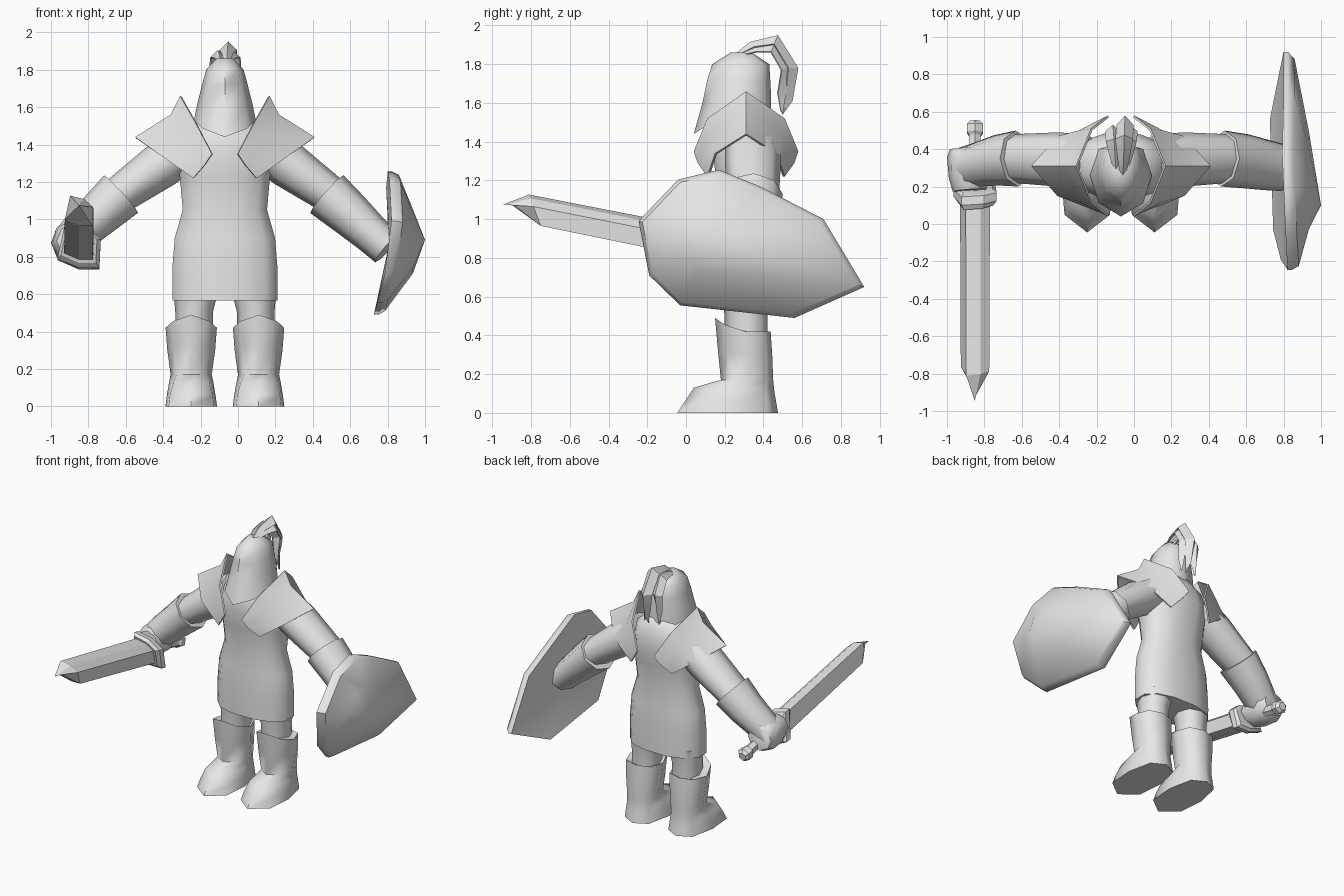
import bpy, math
from mathutils import Vector

if "Cube" in bpy.data.objects:
    bpy.data.objects.remove(bpy.data.objects["Cube"])

CX = -0.07          # body centre line
MID = 0.31          # body depth centre

metal = bpy.data.materials.new("plain_grey")
metal.diffuse_color = (0.8, 0.8, 0.8, 1)
metal.use_nodes = True
metal.node_tree.nodes["Principled BSDF"].inputs["Base Color"].default_value = metal.diffuse_color


def make(name, verts, faces, angle=65, thick=0):
    me = bpy.data.meshes.new(name)
    me.from_pydata([tuple(v) for v in verts], [], faces)
    me.materials.append(metal)
    ob = bpy.data.objects.new(name, me)
    bpy.context.collection.objects.link(ob)
    bpy.ops.object.select_all(action='DESELECT')
    ob.select_set(True)
    bpy.context.view_layer.objects.active = ob
    bpy.ops.object.mode_set(mode='EDIT')
    bpy.ops.mesh.select_all(action='SELECT')
    bpy.ops.mesh.normals_make_consistent(inside=False)
    bpy.ops.object.mode_set(mode='OBJECT')
    if thick:
        mod = ob.modifiers.new("thickness", 'SOLIDIFY')
        mod.thickness = thick
        bpy.ops.object.modifier_apply(modifier=mod.name)
    bpy.ops.object.shade_smooth_by_angle(angle=math.radians(angle))
    return ob


def loft(name, rings, angle=65):
    """Skin equal-sized rings and cap both ends."""
    n = len(rings[0])
    verts = [p for r in rings for p in r]
    faces = [(k * n + i, k * n + (i + 1) % n, (k + 1) * n + (i + 1) % n, (k + 1) * n + i)
             for k in range(len(rings) - 1) for i in range(n)]
    faces += [tuple(range(n)), tuple(range(len(verts) - n, len(verts)))]
    return make(name, verts, faces, angle)


def ring(cx, z, hx, yf, yb, peak=0.0, fw=.72):
    """Eight-sided level ring; peak moves its front point, fw is front width."""
    d = yb - yf
    pts = [(0, 0, 1), (fw, .18, .5), (1, .55, 0), (.72, .9, 0), (0, 1, 0),
           (-.72, .9, 0), (-1, .55, 0), (-fw, .18, .5)]
    return [Vector((cx + hx * x, yf + d * y, z + peak * p)) for x, y, p in pts]


def tube(name, stations, n=8, angle=65):
    """Limb through (centre, in-plane radius, side radius)."""
    cs = [Vector(s[0]) for s in stations]
    rings = []
    for i, (c, ra, rb) in enumerate(stations):
        t = (cs[min(i + 1, len(cs) - 1)] - cs[max(i - 1, 0)]).normalized()
        side = Vector((0, 1, 0)) if abs(t.y) < .8 else Vector((1, 0, 0))
        side = (side - t * side.dot(t)).normalized()
        up = t.cross(side)
        rings.append([cs[i] + up * ra * math.cos(a) + side * rb * math.sin(a)
                      for a in (2 * math.pi * k / n for k in range(n))])
    return loft(name, rings, angle)


# torso with flared tunic
levels = [(.565, .28, .15), (.75, .28, .15), (.9, .268, .145), (1.05, .225, .135),
          (1.22, .24, .155), (1.36, .26, .175), (1.48, .21, .155), (1.56, .11, .11)]
torso = []
for z, hx, hy in levels:
    r = []
    for k in range(12):
        a = 2 * math.pi * (k + .5) / 12
        c, s = math.cos(a), math.sin(a)
        r.append(Vector((CX + hx * math.copysign(abs(c) ** .85, c) / .97,
                         MID + hy * math.copysign(abs(s) ** .85, s) / .97, z)))
    torso.append(r)
loft("tunic_torso", torso)

# helmet with a pointed front collar
loft("helmet", [ring(CX, 1.53, .165, .04, .44, -.09), ring(CX, 1.62, .147, .085, .44, -.02),
                ring(CX, 1.72, .122, .11, .435), ring(CX, 1.80, .1, .135, .43),
                ring(CX, 1.86, .045, .23, .34)], 60)


# helmet plume strands: creased leaves with a raised ridge
def strand(name, x, ridge, edge, w, lean):
    verts, faces = [], []
    n = len(ridge)
    for i in range(n):
        f = i / (n - 1)
        ww = w * (.3 + 1.4 * f if f < .5 else 2 * (1 - f) + .02)
        xx = x + lean * f
        verts += [(xx - ww, *edge[i]), (xx, *ridge[i]), (xx + ww, *edge[i])]
    for i in range(n - 1):
        for j in (0, 1):
            a = 3 * i + j
            faces.append((a, a + 1, a + 4, a + 3))
    make(name, verts, faces, 30, .008)


outer = [(.25, 1.85), (.33, 1.915), (.475, 1.95), (.58, 1.78), (.55, 1.61), (.50, 1.54)]
middle = [(.27, 1.85), (.35, 1.89), (.455, 1.905), (.53, 1.78), (.515, 1.64), (.50, 1.55)]
inner = [(.29, 1.85), (.36, 1.865), (.44, 1.865), (.495, 1.77), (.475, 1.65), (.49, 1.56)]
strand("plume_centre", CX + .01, outer, middle, .055, .02)
strand("plume_side_a", CX - .025, middle, inner, .05, -.03)
strand("plume_side_b", CX + .025, middle, inner, .05, .04)

# shoulder plate half, rows from collar edge to flare to outer rim
PLATE = [(.24, 0, 1.66), (.16, .2, 1.52), (.07, .27, 1.35),
         (.29, 0, 1.56), (.225, .19, 1.45), (.11, .25, 1.29),
         (.48, 0, 1.44), (.34, .16, 1.34), (.17, .2, 1.22)]

for s, tag in ((-1, "sword_side"), (1, "shield_side")):
    # arched shoulder plate, same front and back
    pv, pf = [], []
    for row in range(3):
        a, b, c = PLATE[3 * row:3 * row + 3]
        for (u, v, z), d in ((c, -1), (b, -1), (a, 1), (b, 1), (c, 1)):
            pv.append((CX + s * u, MID + d * v, z))
    for row in range(2):
        for j in range(4):
            o = row * 5 + j
            pf.append((o, o + 1, o + 6, o + 5))
    make("shoulder_plate_" + tag, pv, pf, 60, .012)

    # upper arm
    tube("upper_arm_" + tag, [((CX + s * .18, .34, 1.40), .12, .14),
                              ((CX + s * .34, .345, 1.29), .125, .145),
                              ((CX + s * .58, .35, 1.12), .10, .13)])
    # upper leg and boot
    bx = CX + s * .18
    loft("upper_leg_" + tag, [ring(CX + s * .165, .36, .1, .2, .42),
                              ring(CX + s * .165, .5, .1, .2, .42),
                              ring(CX + s * .155, .62, .12, .18, .44)])
    loft("boot_" + tag, [ring(bx, 0, .138, -.045, .475, 0, .88),
                         ring(bx, .06, .13, -.005, .465, 0, .88),
                         ring(bx, .12, .12, .04, .455, .01, .8), ring(bx, .17, .11, .18, .45),
                         ring(bx, .3, .128, .165, .445, .02), ring(bx, .42, .137, .15, .437, .07),
                         ring(bx, .41, .11, .18, .42, .05)])

# gauntlets
tube("gauntlet_shield_side", [((.475, .35, 1.135), .135, .15), ((.60, .335, 1.025), .12, .145),
                              ((.71, .315, .925), .105, .135), ((.80, .30, .845), .10, .125)])
tube("gauntlet_sword_side", [((-.625, .35, 1.135), .135, .15), ((-.74, .34, 1.03), .12, .135),
                             ((-.83, .32, .95), .11, .12), ((-.92, .30, .87), .09, .11)])
tube("sword_fist", [((-.895, .41, .875), .09, .09), ((-.89, .36, .875), .115, .11),
                    ((-.885, .25, .88), .115, .105), ((-.88, .18, .885), .09, .09)])


# sword: every part follows one sloping axis
def axis(y):
    return Vector((-.85, y, .89 - .2 * y))


section = [(-.08, -.05), (-.05, .085), (.03, .065), (.08, .02), (.075, -.085), (0, -.085)]


def blade_ring(y, k):
    return [axis(y) + Vector((x * k, -.03 * z / .085, z * k)) for x, z in section]


loft("sword_blade", [blade_ring(.12, 1), blade_ring(-.78, .95), blade_ring(-.915, .03)], 20)
loft("sword_guard", [blade_ring(.19, 1.2), blade_ring(.175, 1.45),
                     blade_ring(.13, 1.45), blade_ring(.105, 1.2)], 20)
tube("sword_grip", [(axis(.15), .04, .035), (axis(.5), .04, .035)], 6, 20)
tube("sword_pommel", [(axis(.47), .035, .035), (axis(.49), .05, .05),
                      (axis(.53), .05, .05), (axis(.55), .03, .03)], 6, 20)

# shield: rim outline, bevelled edge, domed face and shallow back
outline = [(-.04, 1.205), (.17, 1.255), (.38, 1.17), (.71, 1.0), (.92, .65),
           (.56, .49), (-.03, .555), (-.19, .71), (-.245, .99)]
n = len(outline)
cy, cz = .15, .89


def rim_x(y, z):
    return .80 - .075 * min(1, (1.25 - z) / .76) + .055 * max(0, abs(y - .3) - .25) / .35


sv = [(rim_x(y, z), y, z) for y, z in outline]
sv += [(rim_x(y, z) + .025, y, z) for y, z in outline]
sv += [(rim_x(y, z) + .06, cy + (y - cy) * .95, cz + (z - cz) * .95) for y, z in outline]
sv += [(.935, cy + (y - cy) * .45, cz + (z - cz) * .45) for y, z in outline]
sv += [(1.0, .1, .89), (.81, .2, .88)]
sf = []
for i in range(n):
    j = (i + 1) % n
    for k in range(3):
        sf.append((k * n + i, k * n + j, (k + 1) * n + j, (k + 1) * n + i))
    sf += [(3 * n + i, 3 * n + j, 4 * n), (j, i, 4 * n + 1)]
make("shield", sv, sf, 40)
